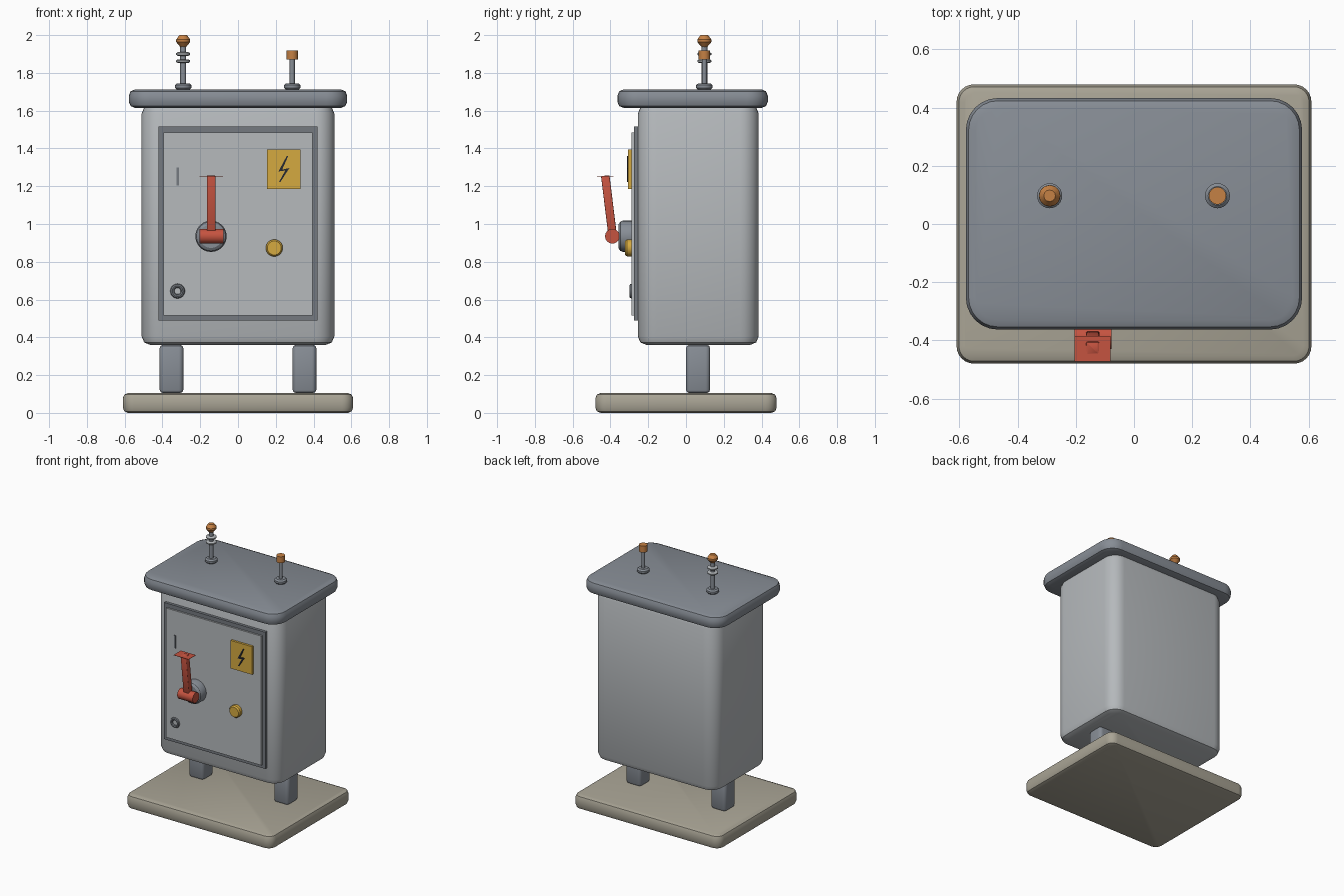
import bpy, bmesh, math
from mathutils import Matrix, Vector

if "Cube" in bpy.data.objects:
    bpy.data.objects.remove(bpy.data.objects["Cube"])


def material(name, srgb):
    m = bpy.data.materials.new(name)
    m.use_nodes = True
    col = [(c / 255) ** 2.2 for c in srgb] + [1]
    m.diffuse_color = col
    m.node_tree.nodes["Principled BSDF"].inputs["Base Color"].default_value = col
    return m


LIGHT = material("light grey paint", (180, 184, 187))
STEEL = material("blue grey steel", (134, 140, 148))
TRIM = material("dark grey trim", (116, 121, 127))
STONE = material("concrete", (168, 163, 148))
RED = material("red paint", (196, 84, 66))
YELLOW = material("yellow paint", (212, 168, 66))
COPPER = material("copper", (196, 128, 70))
DARK = material("dark ink", (42, 45, 54))


def finish(name, bm, mat, smooth=True):
    bmesh.ops.recalc_face_normals(bm, faces=bm.faces)
    me = bpy.data.meshes.new(name)
    bm.to_mesh(me)
    bm.free()
    me.materials.append(mat)
    ob = bpy.data.objects.new(name, me)
    bpy.context.collection.objects.link(ob)
    if smooth:
        bpy.ops.object.select_all(action="DESELECT")
        ob.select_set(True)
        bpy.context.view_layer.objects.active = ob
        bpy.ops.object.shade_smooth_by_angle(angle=math.radians(32))
    return ob


def box(name, lo, hi, mat, corner=0, rim=0, rot=0, segments=2):
    """Box with rounded upright corners and a bevelled top and bottom rim."""
    lo, hi = Vector(lo), Vector(hi)
    bm = bmesh.new()
    bmesh.ops.create_cube(bm, size=1)
    bmesh.ops.scale(bm, vec=hi - lo, verts=bm.verts)
    if corner:
        upright = [e for e in bm.edges if abs(e.verts[0].co.z - e.verts[1].co.z) > 1e-5]
        bmesh.ops.bevel(bm, geom=upright, offset=corner, segments=6, profile=0.5, affect="EDGES")
    if rim:
        flat = [e for e in bm.edges if abs(e.verts[0].co.z - e.verts[1].co.z) < 1e-5]
        bmesh.ops.bevel(bm, geom=flat, offset=rim, segments=segments, profile=0.5, affect="EDGES")
    bmesh.ops.rotate(bm, matrix=Matrix.Rotation(rot, 3, "X"), verts=bm.verts)
    bmesh.ops.translate(bm, vec=(lo + hi) / 2, verts=bm.verts)
    return finish(name, bm, mat)


def lathe(name, profile, at, mat, axis="Z", sides=24, closed=False):
    """Spin (radius, height) points about an axis; Y points to the front."""
    bm = bmesh.new()
    rings = []
    for r, h in profile:
        rings.append([bm.verts.new((r * math.cos(i * math.tau / sides),
                                    r * math.sin(i * math.tau / sides), h)) for i in range(sides)])
    pairs = list(zip(rings, rings[1:]))
    if closed:
        pairs.append((rings[-1], rings[0]))
    else:
        bm.faces.new(rings[0])
        bm.faces.new(rings[-1])
    for a, b in pairs:
        for i in range(sides):
            j = (i + 1) % sides
            bm.faces.new((a[i], a[j], b[j], b[i]))
    turn = {"Z": Matrix.Identity(3), "Y": Matrix.Rotation(math.pi / 2, 3, "X"),
            "X": Matrix.Rotation(math.pi / 2, 3, "Y")}[axis]
    bmesh.ops.rotate(bm, matrix=turn, verts=bm.verts)
    bmesh.ops.translate(bm, vec=at, verts=bm.verts)
    return finish(name, bm, mat)


def ring(name, major, minor, at, mat, axis="Z"):
    circle = [(major + minor * math.cos(k * math.tau / 8),
               minor * math.sin(k * math.tau / 8)) for k in range(8)]
    return lathe(name, circle, at, mat, axis, closed=True)


# Cabinet
box("base_slab", (-0.61, -0.48, 0), (0.61, 0.48, 0.105), STONE, 0.06, 0.028)
for side, x in (("right", -0.352), ("left", 0.352)):
    box(side + "_leg", (x - 0.063, 0, 0.105), (x + 0.063, 0.128, 0.36), STEEL, 0.025, 0.018)
box("cabinet_body", (-0.51, -0.255, 0.36), (0.51, 0.385, 1.63), LIGHT, 0.1, 0.045)
box("lid", (-0.578, -0.363, 1.615), (0.578, 0.433, 1.712), STEEL, 0.11, 0.032)

# Door
box("door_frame", (-0.42, -0.276, 0.49), (0.42, -0.25, 1.515), TRIM)
box("door_panel", (-0.395, -0.289, 0.515), (0.395, -0.27, 1.485), LIGHT)
box("door_slot", (-0.326, -0.293, 1.205), (-0.313, -0.285, 1.3), TRIM)
ring("lock_ring", 0.028, 0.011, (-0.32, -0.289, 0.645), TRIM, "Y")
lathe("button", [(0.045, 0), (0.045, 0.024), (0.037, 0.034)], (0.192, -0.288, 0.873), YELLOW, "Y")

# Warning sign with a zigzag bolt
box("warning_sign", (0.153, -0.306, 1.185), (0.332, -0.285, 1.395), YELLOW)
bolt = [(0.258, 1.36), (0.266, 1.36), (0.234, 1.288), (0.272, 1.296), (0.224, 1.222),
        (0.217, 1.222), (0.25, 1.283), (0.214, 1.278)]
bm = bmesh.new()
face = bm.faces.new([bm.verts.new((x, -0.304, z)) for x, z in bolt])
grown = bmesh.ops.extrude_face_region(bm, geom=[face])["geom"]
bmesh.ops.translate(bm, vec=(0, -0.009, 0),
                    verts=[v for v in grown if isinstance(v, bmesh.types.BMVert)])
finish("sign_bolt", bm, DARK, smooth=False)

# Switch lever
lathe("lever_hub", [(0.083, 0), (0.083, 0.045), (0.077, 0.06), (0.062, 0.07)],
      (-0.143, -0.288, 0.935), STEEL, "Y")
lathe("lever_pivot", [(0.039, -0.064), (0.039, 0.064)], (-0.141, -0.39, 0.935), RED, "X", 16)
box("lever_arm", (-0.165, -0.43, 0.93), (-0.119, -0.385, 1.257), RED, 0.006, 0.006,
    rot=math.radians(7))
box("lever_grip", (-0.205, -0.472, 1.251), (-0.08, -0.385, 1.253), RED)

# Roof terminals
foot = [(0.034, 0), (0.043, 0.01), (0.043, 0.024), (0.032, 0.034)]
right, left = (-0.29, 0.097), (0.287, 0.097)
for name, (x, y), radius, top in (("right", right, 0.016, 1.95), ("left", left, 0.0135, 1.88)):
    lathe(name + "_terminal_foot", foot, (x, y, 1.711), STEEL)
    lathe(name + "_terminal_post", [(radius, 1.72), (radius, top)], (x, y, 0), STEEL, sides=16)
for i, z in enumerate((1.862, 1.9)):
    lathe("insulator_disc_%d" % (i + 1), [(0.028, -0.01), (0.037, -0.004), (0.037, 0.004),
                                         (0.028, 0.01)], (*right, z), LIGHT)
lathe("right_terminal_tip", [(0.015, 1.937), (0.037, 1.963), (0.037, 1.977), (0.02, 2.0)],
      (*right, 0), COPPER, sides=12)
lathe("left_terminal_cap", [(0.03, 1.87), (0.03, 1.918)], (*left, 0), COPPER, sides=16)
